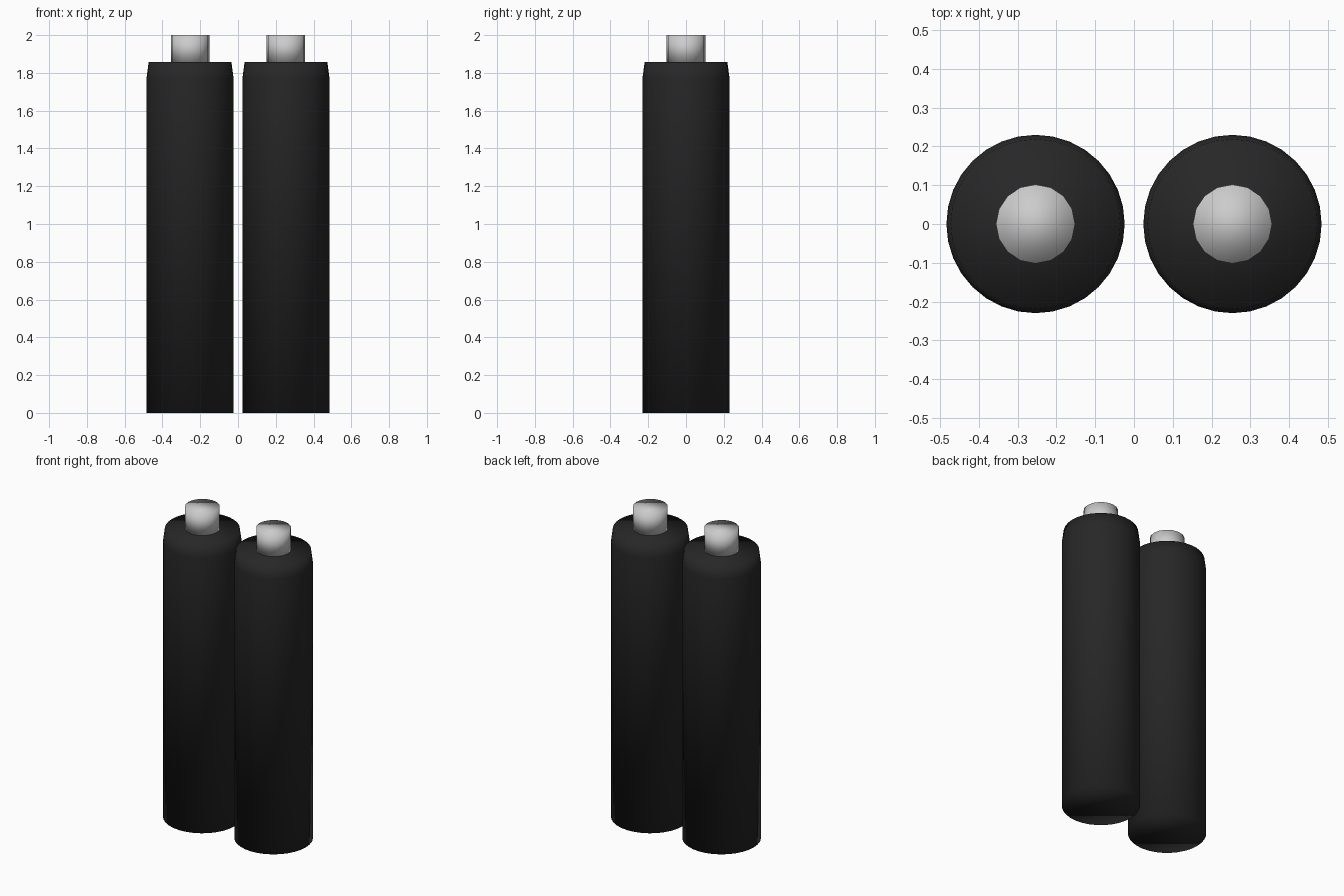
import bpy, bmesh, math

if "Cube" in bpy.data.objects:
    bpy.data.objects.remove(bpy.data.objects["Cube"])


def material(name, rgb):
    m = bpy.data.materials.new(name)
    m.diffuse_color = (*rgb, 1)
    m.use_nodes = True
    m.node_tree.nodes["Principled BSDF"].inputs["Base Color"].default_value = m.diffuse_color
    return m


def lathe(name, profile, sides, x, mat=None):
    """Closed solid of revolution from (radius, height) pairs, smooth shaded."""
    bm = bmesh.new()
    rings = []
    for r, z in profile:
        rings.append([bm.verts.new((r * math.cos(2 * math.pi * i / sides),
                                    r * math.sin(2 * math.pi * i / sides), z))
                      for i in range(sides)])
    for a, b in zip(rings, rings[1:]):
        for i in range(sides):
            j = (i + 1) % sides
            bm.faces.new((a[i], a[j], b[j], b[i]))
    bm.faces.new(rings[0][::-1])
    bm.faces.new(rings[-1])
    for f in bm.faces:
        f.smooth = True
    me = bpy.data.meshes.new(name)
    bm.to_mesh(me)
    bm.free()
    ob = bpy.data.objects.new(name, me)
    ob.location.x = x
    if mat:
        me.materials.append(mat)
    bpy.context.collection.objects.link(ob)
    return ob


black = material("black_casing", (0.02, 0.02, 0.02))

for side, x in (("left", -0.254), ("right", 0.254)):
    # Casing with a slightly tapered shoulder
    lathe(side + "_battery_casing",
          [(0.23, 0), (0.23, 1.775), (0.219, 1.858)], 32, x, black)
    # Raised metal contact
    lathe(side + "_battery_terminal",
          [(0.102, 1.855), (0.102, 2.0)], 16, x)
